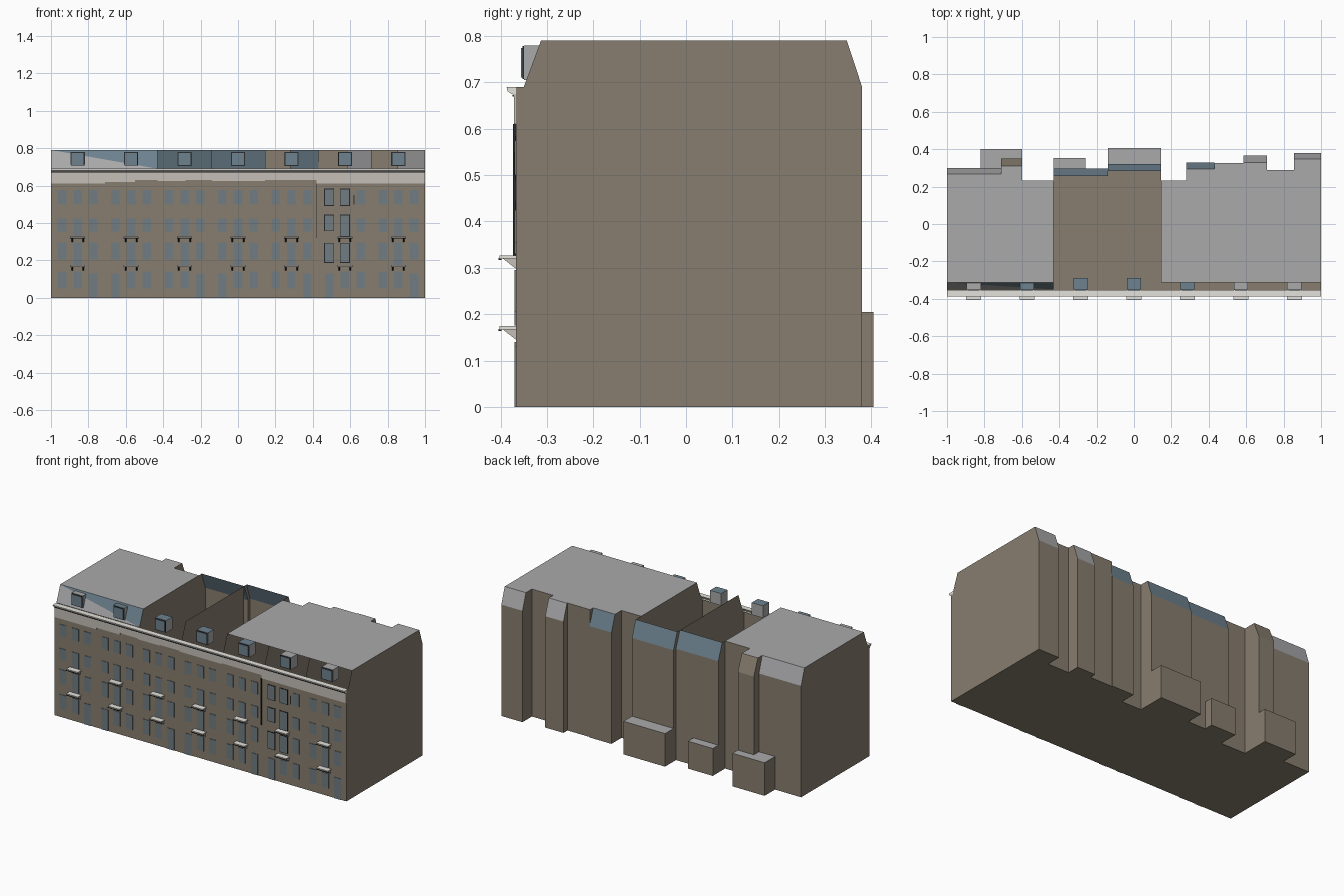
import bpy
from mathutils import Vector

if "Cube" in bpy.data.objects:
    bpy.data.objects.remove(bpy.data.objects["Cube"])

H, E = 0.79, 0.69            # roof height, eaves height
YF, YT = -0.367, -0.313      # facade plane, front edge of the flat roof
BAY = 2 / 7


def material(name, r, g, b):
    m = bpy.data.materials.new(name)
    m.diffuse_color = (r, g, b, 1)
    m.use_nodes = True
    m.node_tree.nodes["Principled BSDF"].inputs["Base Color"].default_value = m.diffuse_color
    return m


MATS = [material("brown brick", 0.245, 0.207, 0.158),
        material("grey roofing", 0.40, 0.40, 0.41),
        material("blue slate", 0.155, 0.225, 0.275),
        material("window glass", 0.165, 0.20, 0.22),
        material("pale frieze", 0.56, 0.52, 0.47),
        material("white stone", 0.78, 0.76, 0.71),
        material("dark metal", 0.02, 0.022, 0.025)]
BRICK, GREY, SLATE, GLASS, FRIEZE, STONE, DARK = range(7)


def build(name, faces):
    """faces: list of (points, colour, facing direction)"""
    verts, polys, cols = [], [], []
    for pts, col, facing in faces:
        pts = [Vector(p) for p in pts]
        n = Vector((0, 0, 0))
        for a, b in zip(pts, pts[1:] + pts[:1]):
            n += a.cross(b)
        if n.dot(Vector(facing)) < 0:
            pts.reverse()
        polys.append(range(len(verts), len(verts) + len(pts)))
        verts += pts
        cols.append(col)
    me = bpy.data.meshes.new(name)
    me.from_pydata(verts, [], [list(p) for p in polys])
    for m in MATS:
        me.materials.append(m)
    for p, c in zip(me.polygons, cols):
        p.material_index = c
    ob = bpy.data.objects.new(name, me)
    bpy.context.collection.objects.link(ob)
    return ob


def box(x0, x1, y0, y1, z0, z1, col, top=None, front=None):
    c = lambda v: col if v is None else v
    return [([(x0, y0, z0), (x1, y0, z0), (x1, y0, z1), (x0, y0, z1)], c(front), (0, -1, 0)),
            ([(x0, y1, z0), (x1, y1, z0), (x1, y1, z1), (x0, y1, z1)], col, (0, 1, 0)),
            ([(x0, y0, z0), (x0, y1, z0), (x0, y1, z1), (x0, y0, z1)], col, (-1, 0, 0)),
            ([(x1, y0, z0), (x1, y1, z0), (x1, y1, z1), (x1, y0, z1)], col, (1, 0, 0)),
            ([(x0, y0, z0), (x1, y0, z0), (x1, y1, z0), (x0, y1, z0)], col, (0, 0, -1)),
            ([(x0, y0, z1), (x1, y0, z1), (x1, y1, z1), (x0, y1, z1)], c(top), (0, 0, 1))]


def rect_xz(x0, x1, z0, z1, y):
    return [(x0, y, z0), (x1, y, z0), (x1, y, z1), (x0, y, z1)]


def rect_xy(x0, x1, y0, y1, z):
    return [(x0, y0, z), (x1, y0, z), (x1, y1, z), (x0, y1, z)]


# back outline: x start, x end, wall y, roof edge y, slope colour
SEGS = [(-1, -0.71, 0.30, 0.268, GREY), (-0.71, -0.60, 0.35, 0.31, BRICK),
        (-0.60, -0.43, 0.232, 0.232, BRICK), (-0.43, -0.14, 0.298, 0.26, SLATE),
        (-0.14, 0.145, 0.322, 0.288, SLATE), (0.145, 0.28, 0.232, 0.232, BRICK),
        (0.28, 0.43, 0.33, 0.295, SLATE), (0.43, 0.585, 0.325, 0.325, BRICK),
        (0.585, 0.71, 0.365, 0.33, GREY), (0.71, 0.855, 0.288, 0.288, BRICK),
        (0.855, 1, 0.38, 0.347, GREY)]

walls, roof, floor = [], [], []
for i, (x0, x1, yb, yt, col) in enumerate(SEGS):
    # outer and inner skins of the rear wall and slope
    for off, d in ((0, 1), (-0.004, -1)):
        walls.append((rect_xz(x0, x1, 0, E, yb + off), BRICK, (0, d, 0)))
        walls.append(([(x0, yb + off, E), (x1, yb + off, E), (x1, yt + off, H), (x0, yt + off, H)],
                      col, (0, d, 0)))
    floor.append((rect_xy(x0, x1, YF, yb, 0), BRICK, (0, 0, -1)))
    floor.append((rect_xy(x0, x1, YF, yb, 0.004), BRICK, (0, 0, 1)))
    # the flat roof is open over the two middle houses
    if not -0.44 < x0 < 0.1:
        roof.append((rect_xy(x0, x1, YT, yt, H), GREY, (0, 0, 1)))
    # side of each step in the rear outline
    if i:
        _, _, pb, pt, _ = SEGS[i - 1]
        walls.append(([(x0, pb, 0), (x0, yb, 0), (x0, yb, E), (x0, yt, H), (x0, pt, H), (x0, pb, E)],
                      BRICK, (1 if pb > yb else -1, 0, 0)))
build("rear_walls", walls)
build("flat_roof", roof)
build("floor", floor)

# gable ends
ends = []
for x, (_, _, yb, yt, _) in ((-1, SEGS[0]), (1, SEGS[-1])):
    ends.append(([(x, YF, 0), (x, yb, 0), (x, yb, E), (x, yt, H), (x, YT, H), (x, -0.35, E), (x, YF, E)],
                 BRICK, (x, 0, 0)))
build("gable_ends", ends)

# party walls between the houses, each split along a diagonal
party = []
for x, back in ((-0.43, 0.232), (-0.14, 0.26), (0.145, 0.232), (0.43, 0.295), (0.71, 0.288)):
    party.append(([(x, YF, 0), (x, back, 0), (x, back, H), (x, -0.35, E), (x, YF, E)], BRICK, (1, 0, 0)))
    party.append(([(x, -0.35, E), (x, back, H), (x, YT, H)], BRICK, (-1, 0, 0)))
build("party_walls", party)

# facade and the front roof slope of the left houses
build("facade", [(rect_xz(-1, 1, 0, E, YF), BRICK, (0, -1, 0))])
a, b, c, d = (-1, -0.35, E), (-0.43, -0.35, E), (-0.43, YT, H), (-1, YT, H)
build("front_slope", [([a, b, d], GREY, (0, -1, 0)), ([b, c, d], SLATE, (0, -1, 0))])

# frieze with stepped lower edge, then the cornice
frieze = []
for x0, x1, z0 in ((-1, -0.71, 0.61), (-0.71, -0.55, 0.62), (-0.55, -0.43, 0.63), (-0.43, -0.28, 0.625),
                   (-0.28, -0.14, 0.63), (-0.14, 0.145, 0.625), (0.145, 0.42, 0.63), (0.42, 1, 0.61)):
    frieze += box(x0, x1, YF - 0.004, YF, z0, 0.675, FRIEZE)
build("frieze", frieze)
prof = [(-0.352, 0.672), (-0.371, 0.672), (-0.385, 0.681), (-0.387, 0.69), (-0.352, 0.69)]
corn = []
for (y0, z0), (y1, z1) in zip(prof, prof[1:]):
    facing = (0, 0, 1) if z0 == z1 == 0.69 else (0, -1, -1)
    corn.append(([(-1, y0, z0), (1, y0, z0), (1, y1, z1), (-1, y1, z1)], STONE, facing))
for s in (-1, 1):
    corn.append(([(s, y, z) for y, z in prof], STONE, (s, 0, 0)))
build("cornice", corn)
build("cornice_shadow_line", box(-1, 1, -0.374, YF, 0.67, 0.673, DARK))

# windows, doors, balconies and dormers, bay by bay
windows, frames, balconies, dormers = [], [], [], []
for i in range(7):
    cx = -1 + BAY * (i + 0.5)
    door = 1 if i % 2 == 0 else -1
    for k in (-1, 0, 1):
        x = cx + 0.084 * k
        framed = i == 5 and k < 1
        rows = [(0, 0.13) if k == door else (0.05, 0.14),
                (0.175 if k == 0 else 0.205, 0.295),
                (0.33 if k == 0 else 0.355, 0.425), (0.50, 0.575)]
        if framed:
            rows[1:] = [(0.19, 0.29), (0.33 if k == 0 else 0.36, 0.44), (0.495, 0.58)]
        for r, (z0, z1) in enumerate(rows):
            windows += box(x - 0.023, x + 0.023, YF - 0.003, YF, z0, z1, GLASS)
            if framed and r:
                frames += box(x - 0.027, x + 0.027, YF - 0.002, YF, z0 - 0.004, z1 + 0.004, DARK)
    # balconies: slab, rail line and wedge brackets
    for z in (0.167, 0.32):
        balconies += box(cx - 0.04, cx + 0.04, -0.402, YF, z, z + 0.007, STONE, front=FRIEZE)
        balconies += box(cx - 0.04, cx + 0.04, -0.404, -0.398, z - 0.003, z + 0.001, DARK)
        for s in (-0.03, 0.03):
            for o in (-0.004, 0.004):
                balconies.append(([(cx + s + o, YF, z), (cx + s + o, -0.395, z), (cx + s + o, YF, z - 0.022)],
                                  FRIEZE, (o, 0, 0)))
            balconies.append(([(cx + s - 0.004, -0.395, z), (cx + s + 0.004, -0.395, z),
                               (cx + s + 0.004, YF, z - 0.022), (cx + s - 0.004, YF, z - 0.022)],
                              DARK, (0, -1, -1)))
    # dormer box with a framed pane
    dormers += box(cx - 0.038, cx + 0.038, -0.35, -0.29, 0.705, 0.78, GREY,
                   top=SLATE if 1 <= i <= 4 else GREY)
    dormers += box(cx - 0.036, cx + 0.036, -0.353, -0.35, 0.707, 0.778, DARK)
    dormers += box(cx - 0.032, cx + 0.032, -0.356, -0.353, 0.711, 0.774, SLATE)
build("windows", windows)
build("window_frames", frames)
build("balconies", balconies)
build("dormers", dormers)

# downpipes beside the framed windows
build("downpipes", box(0.416, 0.420, YF - 0.006, YF, 0.32, 0.61, DARK) +
      box(0.618, 0.622, YF - 0.004, YF, 0.50, 0.55, DARK))

# low rear extensions
ext = []
for x0, x1, y0, y1, z in ((-0.82, -0.71, 0.30, 0.402, 0.205), (-0.71, -0.60, 0.35, 0.402, 0.205),
                          (-0.43, -0.26, 0.298, 0.352, 0.17), (-0.14, 0.145, 0.322, 0.405, 0.205)):
    ext += box(x0, x1, y0, y1, 0, z, BRICK, top=GREY)
build("rear_extensions", ext)
